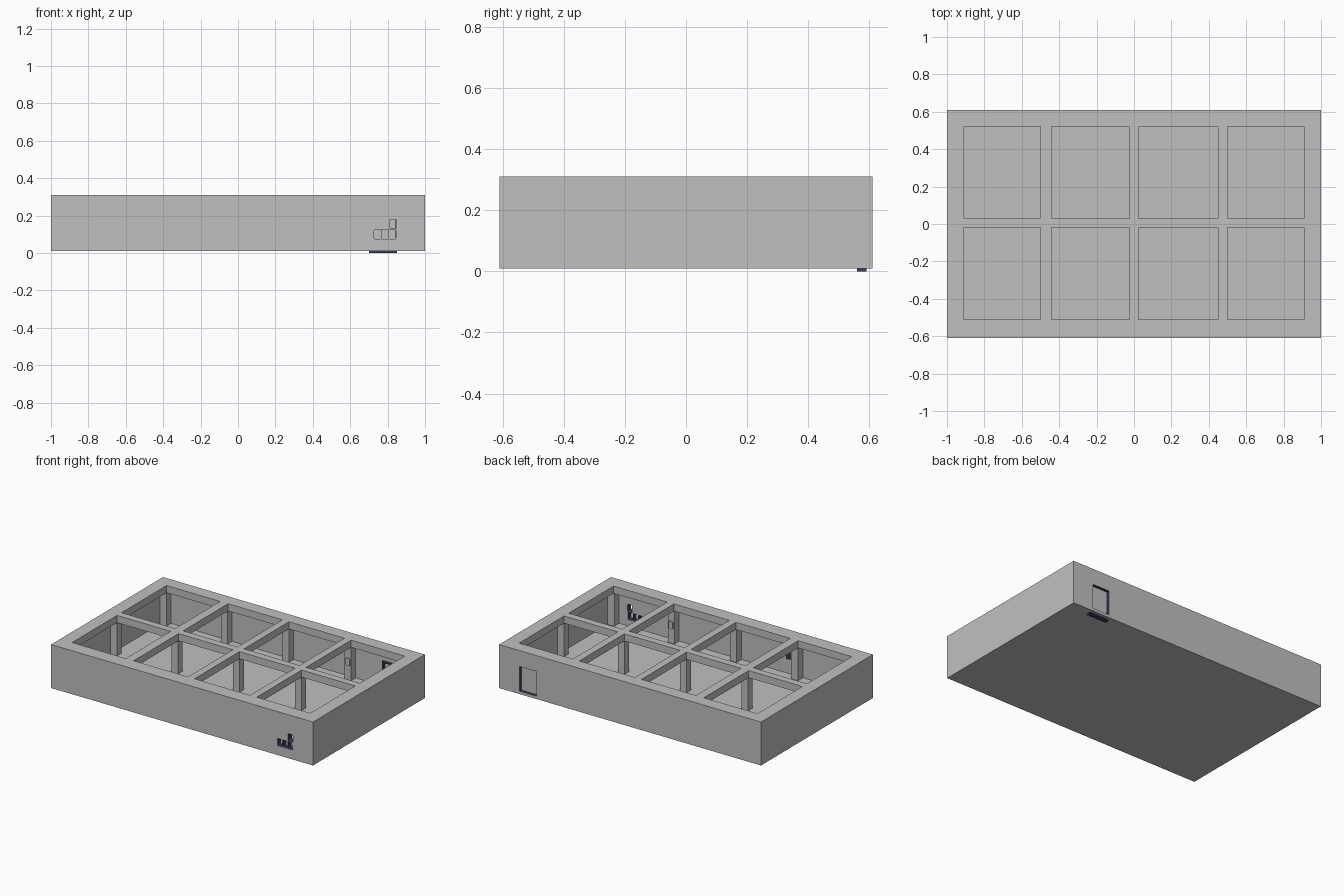
import bpy, bmesh

cube = bpy.data.objects.get("Cube")
if cube:
    bpy.data.objects.remove(cube, do_unlink=True)


def make_mat(name, rgb):
    m = bpy.data.materials.new(name)
    m.use_nodes = True
    m.diffuse_color = (*rgb, 1)
    m.node_tree.nodes["Principled BSDF"].inputs["Base Color"].default_value = (*rgb, 1)
    return m


GREY = make_mat("plain grey", (0.53, 0.53, 0.53))
NAVY = make_mat("dark navy", (0.035, 0.05, 0.1))


def box(name, x, y, z, navy=False, rounding=0):
    """Box from three (low, high) spans; rounding softens the edges along y."""
    bm = bmesh.new()
    bmesh.ops.create_cube(bm, size=1)
    for v in bm.verts:
        v.co = [lo + (c + 0.5) * (hi - lo) for c, (lo, hi) in zip(v.co, (x, y, z))]
    if rounding:
        edges = [e for e in bm.edges
                 if abs(e.verts[0].co.y - e.verts[1].co.y) > 1e-4]
        bmesh.ops.bevel(bm, geom=edges, offset=rounding, segments=3,
                        profile=0.5, affect='EDGES')
    for f in bm.faces:
        f.material_index = int(navy)
    me = bpy.data.meshes.new(name)
    bm.to_mesh(me)
    bm.free()
    me.materials.append(GREY)
    me.materials.append(NAVY)
    ob = bpy.data.objects.new(name, me)
    bpy.context.collection.objects.link(ob)
    return ob


def cut(target, cutter):
    """Subtract the cutter, keeping its face colour on the new surfaces."""
    cutter.hide_render = True
    mod = target.modifiers.new("cut", 'BOOLEAN')
    mod.operation = 'DIFFERENCE'
    mod.solver = 'EXACT'
    mod.object = cutter
    bpy.context.view_layer.objects.active = target
    bpy.ops.object.modifier_apply(modifier=mod.name)
    bpy.data.objects.remove(cutter, do_unlink=True)


FLOOR, CEILING, TOP = 0.03, 0.26, 0.31
WALL_X, WALL_Y = 0.96, 0.57

# Hollow outer shell with a gridded roof
shell = box("building_shell", (-1, 1), (-0.61, 0.61), (0.01, TOP))
cut(shell, box("room_cutter", (-WALL_X, WALL_X), (-WALL_Y, WALL_Y), (FLOOR, CEILING)))
for x in ((-0.91, -0.5), (-0.44, -0.025), (0.025, 0.45), (0.5, 0.91)):
    for y in ((-0.51, -0.02), (0.03, 0.52)):
        cut(shell, box("roof_cutter", x, y, (0.2, 0.4)))

# Window holes with navy reveals: a row of three and one above
PANES = ((0.728, 0.075), (0.768, 0.075), (0.808, 0.075), (0.81, 0.13))
for x, z in PANES:
    cut(shell, box("pane_cutter", (x, x + 0.036), (-0.7, -0.5), (z, z + 0.05), True, 0.006))

# Door recess, door panel and threshold
cut(shell, box("door_cutter", (0.715, 0.845), (0.5, 0.7), (FLOOR, 0.2), True))
box("door_panel", (0.715, 0.845), (0.58, 0.59), (FLOOR, 0.2))
box("door_threshold", (0.70, 0.85), (0.56, 0.59), (0, FLOOR + 0.004), True)
for side, x in (("left", (0.842, 0.852)), ("right", (0.708, 0.718))):
    box(side + "_door_jamb", x, (0.56, 0.59), (FLOOR, 0.205), True)
box("door_lintel", (0.708, 0.852), (0.56, 0.59), (0.196, 0.206), True)

# Columns under the roof beams
W = 0.025
for x in (-0.935, -0.47, 0, 0.475, 0.935):
    for y in (-0.542, 0.005, 0.545):
        box("column", (x - W, x + W), (y - W, y + W), (FLOOR, CEILING))

# Small rounded panels on two columns
box("front_column_panel", (0.459, 0.491), (-0.518, -0.51), (0.13, 0.18), False, 0.006)
box("back_column_panel", (0.459, 0.491), (0.513, 0.521), (0.13, 0.18), False, 0.006)

# Blind panes on the inner face of the front wall
for x, z in [(-px - 0.036, pz) for px, pz in PANES] + [(-0.4, 0.13)]:
    box("blind_pane", (x, x + 0.032), (-0.571, -0.563), (z, z + 0.05), True, 0.006)
